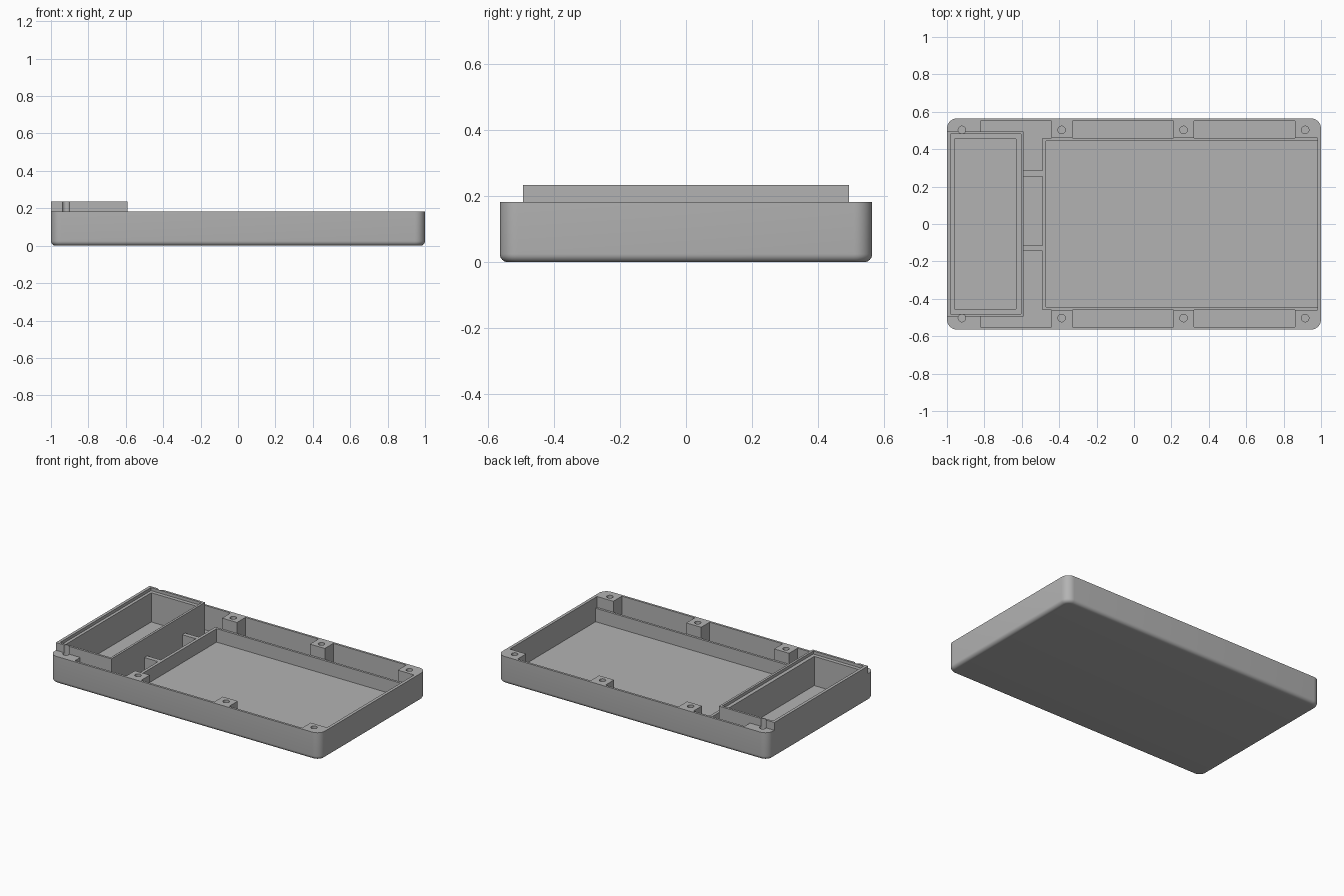
import bpy
import bmesh

cube = bpy.data.objects.get("Cube")
if cube:
    bpy.data.objects.remove(cube, do_unlink=True)

grey = bpy.data.materials.new("plain_grey")
grey.use_nodes = True
colour = (0.45, 0.45, 0.45, 1)
grey.diffuse_color = colour
grey.node_tree.nodes["Principled BSDF"].inputs["Base Color"].default_value = colour

RIM, FLOOR, LOW, TOP = 0.183, 0.02, 0.11, 0.235
OPEN = 0.3
HALF_Y = 0.565


def link(bm, name):
    mesh = bpy.data.meshes.new(name)
    bm.to_mesh(mesh)
    bm.free()
    mesh.materials.append(grey)
    obj = bpy.data.objects.new(name, mesh)
    bpy.context.collection.objects.link(obj)
    return obj


def box_mesh(x, y, z):
    bm = bmesh.new()
    bmesh.ops.create_cube(bm, size=1)
    for v in bm.verts:
        v.co = [r[0] if c < 0 else r[1] for c, r in zip(v.co, (x, y, z))]
    return bm


def combine(target, tool, operation):
    mod = target.modifiers.new("join", "BOOLEAN")
    mod.object, mod.operation, mod.solver = tool, operation, "EXACT"
    bpy.context.view_layer.objects.active = target
    bpy.ops.object.modifier_apply(modifier=mod.name)
    bpy.data.objects.remove(tool, do_unlink=True)


def cut_box(x, y, z):
    combine(tray, link(box_mesh(x, y, (z, OPEN)), "cutter"), "DIFFERENCE")


def cut_hole(x, y):
    bm = bmesh.new()
    bmesh.ops.create_cone(bm, cap_ends=True, segments=32, radius1=0.02, radius2=0.02, depth=0.26)
    bmesh.ops.translate(bm, verts=bm.verts, vec=(x, y, 0.17))
    combine(tray, link(bm, "cutter"), "DIFFERENCE")


# Outer body with rounded corners and a softened bottom edge
bm = box_mesh((-1, 1), (-HALF_Y, HALF_Y), (0, RIM))
upright = [e for e in bm.edges if abs(e.verts[0].co.z - e.verts[1].co.z) > 0.1]
bmesh.ops.bevel(bm, geom=upright, offset=0.055, segments=8, profile=0.5, affect="EDGES")
bottom = [e for e in bm.edges if all(v.co.z < 0.001 for v in e.verts)]
bmesh.ops.bevel(bm, geom=bottom, offset=0.025, segments=6, profile=0.5, affect="EDGES")
tray = link(bm, "enclosure_tray")

# Main cavity, framed by a low inner wall
cut_box((-0.59, 0.98), (-0.46, 0.46), LOW)
cut_box((-0.47, 0.98), (-0.445, 0.445), FLOOR)

# Side pockets that leave the screw posts standing
for side in (-1, 1):
    for x0, x1, inner in ((-0.82, -0.58, 0.495), (-0.59, -0.44, 0.46),
                          (-0.33, 0.21, 0.46), (0.32, 0.86, 0.46)):
        cut_box((x0, x1), sorted((side * inner, side * 0.55)), FLOOR)

# Channel between the two compartments, divided by two ribs
for y in ((0.285, 0.47), (-0.115, 0.255), (-0.47, -0.145)):
    cut_box((-0.59, -0.49), y, FLOOR)

# Raised compartment with a stepped lip
raised = link(box_mesh((-1, -0.59), (-0.495, 0.495), (0.1, TOP)), "raised_compartment")
combine(tray, raised, "UNION")
cut_box((-0.98, -0.605), (-0.48, 0.48), 0.215)
cut_box((-0.96, -0.63), (-0.455, 0.455), FLOOR)

# Screw holes
for x in (-0.92, -0.387, 0.265, 0.915):
    for side in (-1, 1):
        cut_hole(x, side * 0.503)

bpy.ops.object.select_all(action="DESELECT")
tray.select_set(True)
bpy.context.view_layer.objects.active = tray
bpy.ops.object.shade_smooth_by_angle(angle=0.6)
